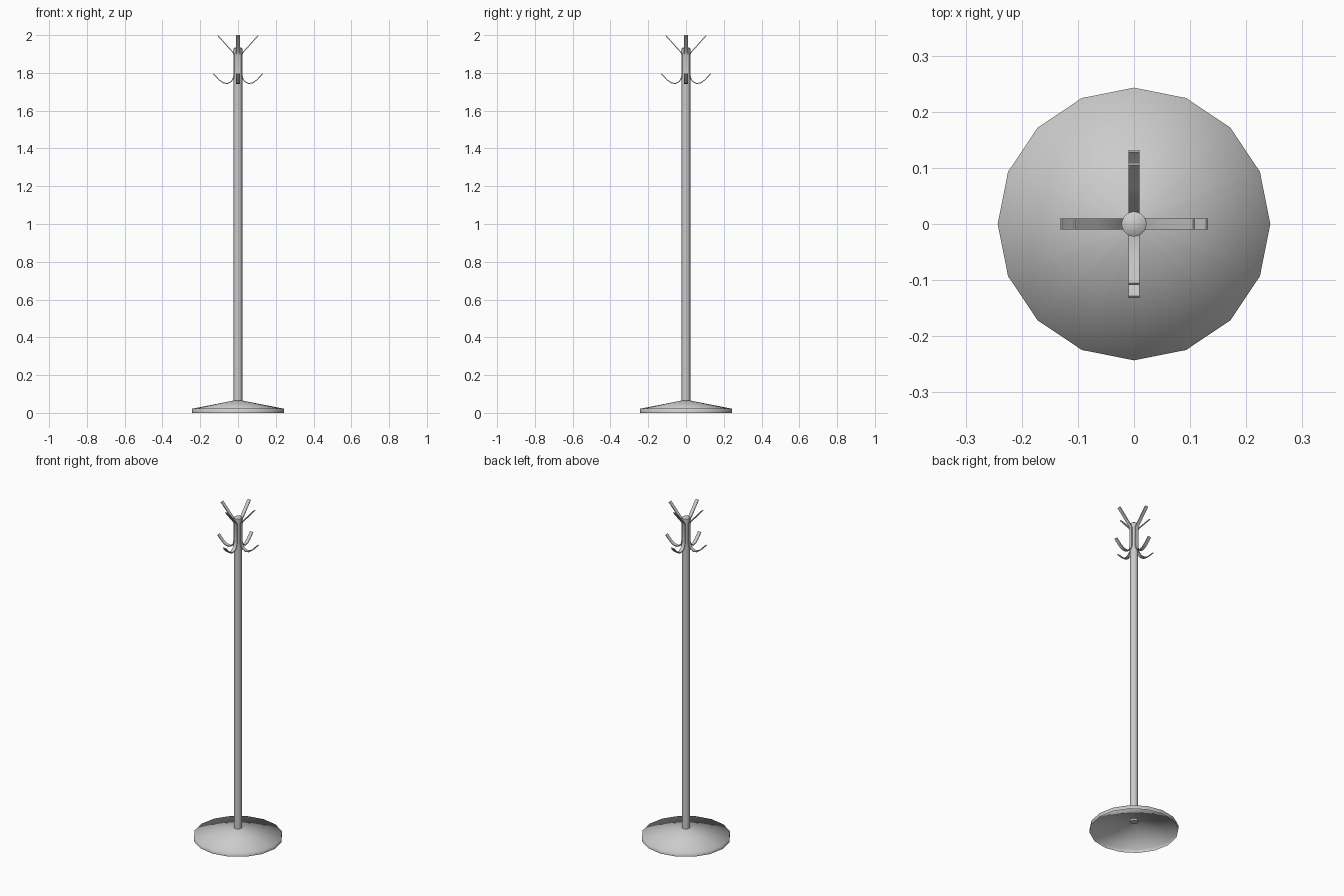
import bpy, bmesh, math
from mathutils import Matrix, Vector

cube = bpy.data.objects.get("Cube")
if cube:
    bpy.data.objects.remove(cube)

grey = bpy.data.materials.new("grey metal")
grey.use_nodes = True
grey.diffuse_color = (0.6, 0.6, 0.6, 1)
grey.node_tree.nodes["Principled BSDF"].inputs["Base Color"].default_value = (0.6, 0.6, 0.6, 1)


def add_object(name, bm, angle=None):
    bmesh.ops.recalc_face_normals(bm, faces=bm.faces)
    mesh = bpy.data.meshes.new(name)
    bm.to_mesh(mesh)
    bm.free()
    mesh.materials.append(grey)
    obj = bpy.data.objects.new(name, mesh)
    bpy.context.collection.objects.link(obj)
    bpy.ops.object.select_all(action="DESELECT")
    obj.select_set(True)
    bpy.context.view_layer.objects.active = obj
    if angle is None:
        bpy.ops.object.shade_smooth()
    else:
        bpy.ops.object.shade_smooth_by_angle(angle=math.radians(angle))
    return obj


def lathe(name, profile, sides, angle=None):
    """Spin a radius/height profile around z."""
    bm = bmesh.new()
    verts = [bm.verts.new((r, 0, z)) for r, z in profile]
    edges = [bm.edges.new(pair) for pair in zip(verts, verts[1:])]
    bmesh.ops.spin(bm, geom=verts + edges, axis=(0, 0, 1), cent=(0, 0, 0),
                   angle=math.tau, steps=sides, use_merge=True)
    bmesh.ops.remove_doubles(bm, verts=bm.verts, dist=0.0001)
    return add_object(name, bm, angle)


def strip(name, path, width, thick, turn):
    """Sweep a flat bar along a path in the xz plane, then turn it about z."""
    bm = bmesh.new()
    pts = [Vector((x, 0, z)) for x, z in path]
    side = Vector((0, width / 2, 0))
    rings = []
    for i, p in enumerate(pts):
        along = (pts[min(i + 1, len(pts) - 1)] - pts[max(i - 1, 0)]).normalized()
        out = along.cross(Vector((0, 1, 0))) * thick / 2
        rings.append([bm.verts.new(p + s * side + o * out)
                      for s, o in ((-1, -1), (1, -1), (1, 1), (-1, 1))])
    for a, b in zip(rings, rings[1:]):
        for k in range(4):
            n = (k + 1) % 4
            bm.faces.new((a[k], a[n], b[n], b[k]))
    bm.faces.new(rings[0])
    bm.faces.new(rings[-1])
    bmesh.ops.rotate(bm, verts=bm.verts, cent=(0, 0, 0),
                     matrix=Matrix.Rotation(turn, 3, "Z"))
    return add_object(name, bm, 40)


# Hollow conical foot, open underneath
lathe("base", [(0.243, 0), (0.243, 0.022), (0.02, 0.066)], 16)

# Upright pole with a slightly domed top
lathe("pole", [(0, 0.055), (0.0225, 0.055), (0.0225, 1.93), (0.015, 1.935), (0, 1.938)], 12, 40)

# Four bent bars, each forming an upper and a lower hook
hook = [(0.107, 1.998), (0.065, 1.951), (0.026, 1.908), (0.022, 1.895),
        (0.022, 1.79), (0.026, 1.768), (0.038, 1.752), (0.056, 1.744),
        (0.077, 1.747), (0.1, 1.763), (0.13, 1.795)]
for i, place in enumerate(("left", "back", "right", "front")):
    strip(place + "_hook", hook, 0.02, 0.005, i * math.pi / 2)
